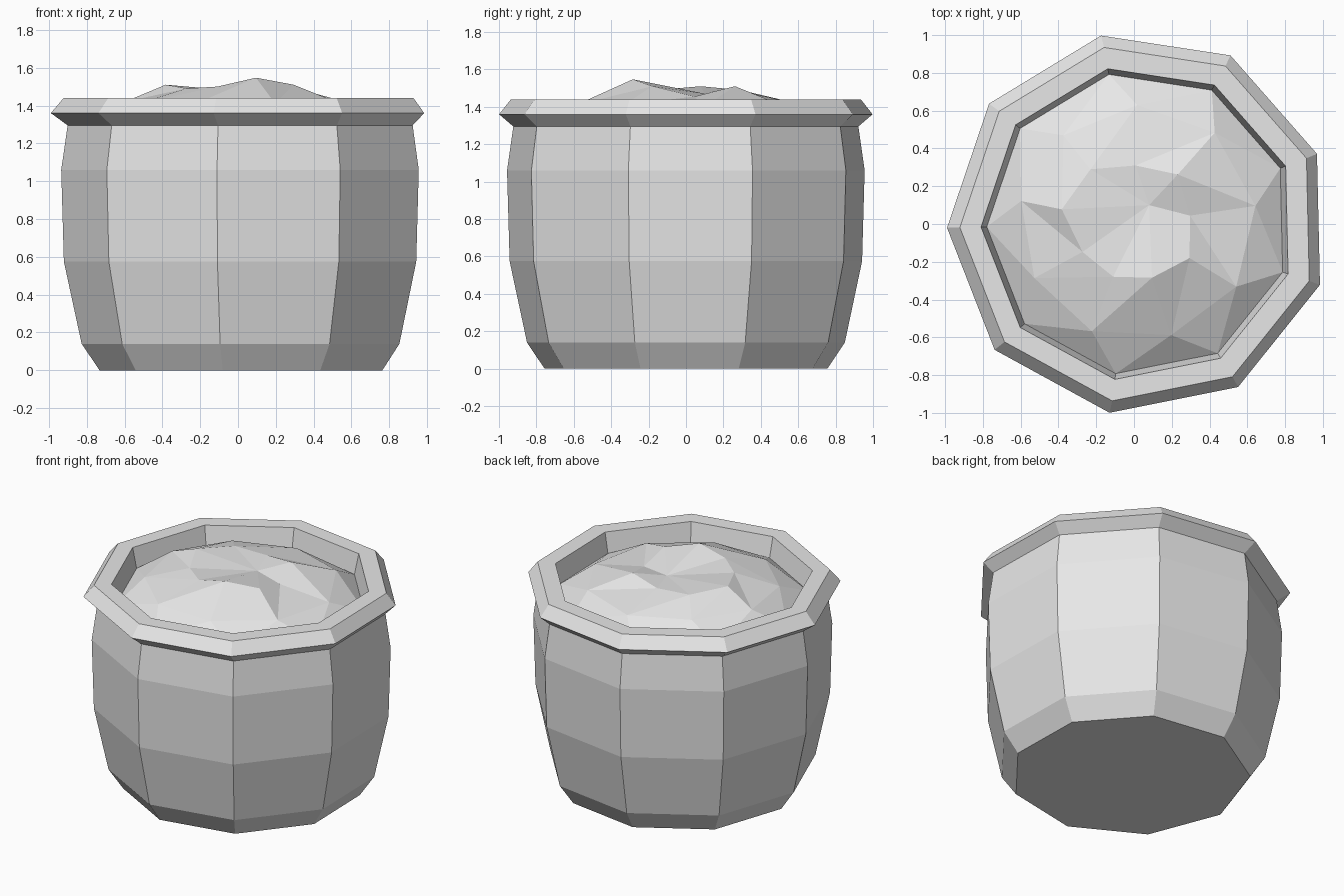
import bpy
import bmesh
from math import sin, cos, radians

SIDES = 9
POT_TURN = 21.3      # angle of the first pot corner
MOUND_TURN = 8.5     # angle of the first mound corner

cube = bpy.data.objects.get("Cube")
if cube:
    bpy.data.objects.remove(cube, do_unlink=True)


def make_material(name, colour):
    mat = bpy.data.materials.new(name)
    mat.use_nodes = True
    mat.diffuse_color = colour
    for node in mat.node_tree.nodes:
        if node.type == 'BSDF_PRINCIPLED':
            node.inputs["Base Color"].default_value = colour
    return mat


def add_ring(bm, radii, heights, turn, centre):
    """One loop of corners, evenly spaced round the centre."""
    ring = []
    for i in range(SIDES):
        a = radians(turn + i * 360 / SIDES)
        ring.append(bm.verts.new((centre[0] + radii[i] * cos(a),
                                  centre[1] + radii[i] * sin(a), heights[i])))
    return ring


def even_ring(bm, radius, height, shift):
    return add_ring(bm, [radius] * SIDES, [height] * SIDES, POT_TURN, (shift, 0.003))


def bridge(bm, low, high, split=False):
    """Join two loops with quads, or with pairs of triangles."""
    for i in range(SIDES):
        j = (i + 1) % SIDES
        if split:
            bm.faces.new((low[i], low[j], high[j]))
            bm.faces.new((low[i], high[j], high[i]))
        else:
            bm.faces.new((low[i], low[j], high[j], high[i]))


def finish(bm, name, mat):
    mesh = bpy.data.meshes.new(name)
    bm.to_mesh(mesh)
    bm.free()
    mesh.materials.append(mat)
    obj = bpy.data.objects.new(name, mesh)
    bpy.context.collection.objects.link(obj)
    return obj


grey = make_material("plain grey", (0.8, 0.8, 0.8, 1))

# Pot: barrel body, flared rim and inner wall, as (radius, height, x shift)
profile = [
    (0.768, 0.0, 0.036), (0.863, 0.14, 0.036), (0.957, 0.575, 0.036),
    (0.971, 1.06, 0.036), (0.937, 1.295, 0.036),
    (1.014, 1.36, 0.024), (0.95, 1.44, 0.028),
    (0.835, 1.44, 0.025), (0.80, 1.28, 0.025),
]
bm = bmesh.new()
rings = [even_ring(bm, *step) for step in profile]
for low, high in zip(rings, rings[1:]):
    bridge(bm, low, high)
bm.faces.new(reversed(rings[0]))
finish(bm, "pot", grey)

# Contents: uneven faceted mound filling the mouth
bm = bmesh.new()
edge = even_ring(bm, 0.805, 1.3, 0.025)
shoulder = add_ring(
    bm, [.65, .645, .63, .60, .61, .60, .61, .62, .635],
    [1.40, 1.42, 1.41, 1.42, 1.42, 1.41, 1.41, 1.41, 1.41], MOUND_TURN, (0, 0))
crown = add_ring(
    bm, [.30, .35, .31, .37, .39, .31, .30, .30, .345],
    [1.455, 1.51, 1.48, 1.49, 1.51, 1.49, 1.50, 1.547, 1.51], MOUND_TURN, (0, 0))
bridge(bm, edge, shoulder, split=True)
bridge(bm, shoulder, crown, split=True)
dip = bm.verts.new((0.08, 0.1, 1.47))
for i in range(SIDES):
    bm.faces.new((crown[i], crown[(i + 1) % SIDES], dip))
finish(bm, "contents_mound", grey)
